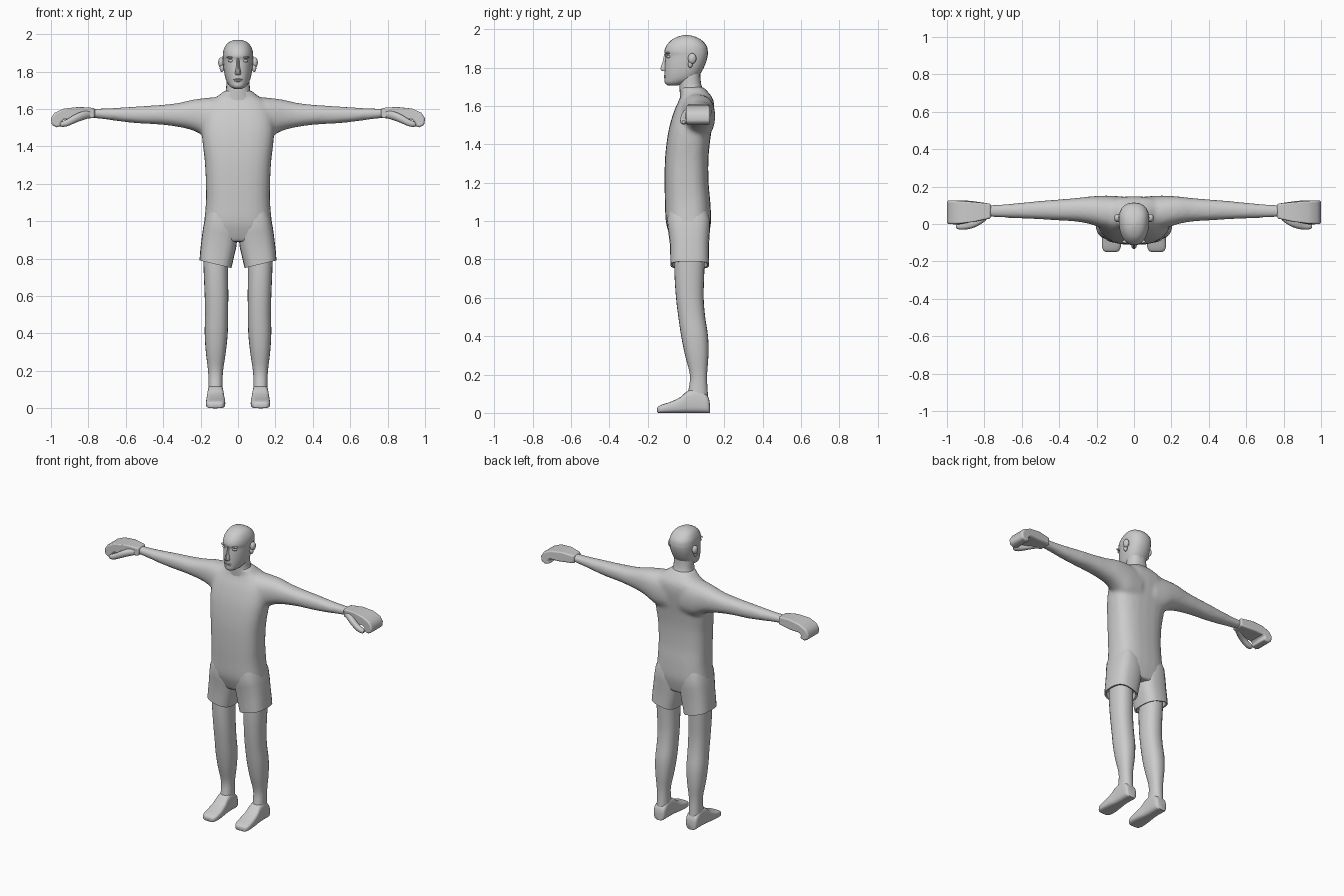
import bpy, bmesh
from math import cos, sin, pi, radians, copysign

AXES = {'z': lambda t, a, b: (a, b, t), 'x': lambda t, a, b: (t, a, b), 'y': lambda t, a, b: (a, t, b)}


def smooth_rows(rows, steps):
    """Catmull-Rom interpolation of the section rows."""
    out = []
    for i in range(len(rows) - 1):
        p0, p1 = rows[max(i - 1, 0)], rows[i]
        p2, p3 = rows[i + 1], rows[min(i + 2, len(rows) - 1)]
        for s in range(steps):
            u = s / steps
            out.append([0.5 * (2 * b + (c - a) * u + (2 * a - 5 * b + 4 * c - d) * u * u
                               + (3 * b - a - 3 * c + d) * u ** 3)
                        for a, b, c, d in zip(p0, p1, p2, p3)])
    return out + [list(rows[-1])]


def loft(bm, axis, rows, p=2.3, n=24, steps=3, egg=0, slope=0):
    """Superellipse sections: (position, a_min, a_max, b_min, b_max)."""
    rings = []
    for t, a0, a1, b0, b1 in smooth_rows(rows, steps):
        ring = []
        for k in range(n):
            c, s = cos(2 * pi * k / n), sin(2 * pi * k / n)
            sc = copysign(abs(s) ** (2 / p), s)
            da = (a1 - a0) / 2 * copysign(abs(c) ** (2 / p), c) * (1 + egg * sc)
            ring.append(bm.verts.new(AXES[axis](t + slope * da, (a0 + a1) / 2 + da,
                                                (b0 + b1) / 2 + (b1 - b0) / 2 * sc)))
        rings.append(ring)
    for r, q in zip(rings, rings[1:]):
        for k in range(n):
            bm.faces.new((r[k], r[(k + 1) % n], q[(k + 1) % n], q[k]))
    bm.faces.new(rings[0])
    bm.faces.new(rings[-1])


def ball(bm, loc, size):
    vs = bmesh.ops.create_uvsphere(bm, u_segments=16, v_segments=10, radius=1)['verts']
    for v in vs:
        v.co = [l + s * c for l, s, c in zip(loc, size, v.co)]


def finish(name, bm, mirror=False, angle=45):
    bmesh.ops.recalc_face_normals(bm, faces=bm.faces)
    me = bpy.data.meshes.new(name)
    bm.to_mesh(me)
    bm.free()
    me.shade_smooth()
    me.set_sharp_from_angle(angle=radians(angle))
    ob = bpy.data.objects.new(name, me)
    bpy.context.collection.objects.link(ob)
    if mirror:
        ob.modifiers.new("mirror", 'MIRROR').use_mirror_merge = False
    return ob


# torso and arms, blended by remeshing
bm = bmesh.new()
loft(bm, 'z', [(.89, -.18, .18, -.07, .11), (.94, -.187, .187, -.09, .122), (1.0, -.181, .181, -.106, .131),
               (1.1, -.172, .172, -.11, .127), (1.2, -.172, .172, -.112, .118), (1.32, -.178, .178, -.11, .117),
               (1.42, -.19, .19, -.1, .126), (1.5, -.195, .195, -.085, .138), (1.58, -.185, .185, -.06, .148),
               (1.635, -.155, .155, -.035, .142), (1.668, -.11, .11, -.025, .12),
               (1.70, -.07, .07, -.035, .09)], p=2.7)
arm = [(.05, -.03, .147, 1.42, 1.662), (.14, -.03, .152, 1.43, 1.662), (.2, -.012, .15, 1.465, 1.656),
       (.25, .003, .146, 1.488, 1.648), (.32, .014, .138, 1.504, 1.632), (.42, .02, .13, 1.517, 1.621),
       (.52, .026, .122, 1.522, 1.615), (.62, .03, .112, 1.532, 1.608), (.72, .035, .104, 1.546, 1.603),
       (.8, .037, .1, 1.554, 1.602)]
for sgn in (1, -1):
    loft(bm, 'x', [(sgn * r[0], *r[1:]) for r in arm])
body = finish("torso_and_arms", bm)
m = body.modifiers.new("blend", 'REMESH')
m.mode, m.voxel_size, m.use_smooth_shade = 'VOXEL', .011, True
m = body.modifiers.new("relax", 'SMOOTH')
m.factor, m.iterations = .5, 8

# shorts with recessed hems
bm = bmesh.new()
loft(bm, 'z', [(.81, .05, .19, -.065, .105), (.772, .045, .196, -.072, .112), (.77, .035, .206, -.081, .121),
               (.82, .024, .202, -.082, .12), (.88, .01, .195, -.084, .12), (.94, .002, .187, -.092, .124),
               (1.0, 0, .176, -.1, .126), (1.06, .01, .155, -.09, .11)], p=2.8, steps=1, slope=.24)
finish("shorts_leg", bm, True, 50)

# legs
bm = bmesh.new()
loft(bm, 'z', [(.84, .055, .187, -.06, .1), (.72, .053, .183, -.06, .095), (.6, .052, .178, -.052, .092),
               (.5, .053, .176, -.04, .1), (.4, .055, .178, -.025, .115), (.3, .065, .172, -.005, .117),
               (.2, .08, .16, .02, .11), (.13, .082, .158, .015, .112), (.05, .08, .16, .0, .118)])
finish("leg", bm, True)

# feet
bm = bmesh.new()
loft(bm, 'y', [(.124, .095, .145, 0, .05), (.112, .08, .16, 0, .09), (.06, .078, .162, 0, .125),
               (.01, .076, .164, 0, .115), (-.03, .072, .168, 0, .082), (-.08, .068, .171, 0, .058),
               (-.12, .07, .171, 0, .045), (-.143, .08, .162, 0, .035), (-.15, .095, .145, .004, .025)], p=3.6)
finish("foot", bm, True)

# curled hands: side profile extruded across the palm
profile = [(.765, 1.605), (.85, 1.611), (.93, 1.602), (.98, 1.58), (1, 1.55), (.996, 1.515), (.97, 1.502),
           (.935, 1.512), (.945, 1.53), (.93, 1.545), (.87, 1.545), (.765, 1.552)]
bm = bmesh.new()
sides = []
for narrow, wide in ((.03, -.001), (.108, .126)):
    sides.append([bm.verts.new((x, narrow + (wide - narrow) * min(1, (x - .765) / .12), z)) for x, z in profile])
bm.faces.new(sides[0])
bm.faces.new(sides[1])
for i in range(len(profile)):
    j = (i + 1) % len(profile)
    bm.faces.new((sides[0][i], sides[0][j], sides[1][j], sides[1][i]))
hand = finish("hand", bm, True)
b = hand.modifiers.new("round", 'BEVEL')
b.width, b.segments, b.limit_method, b.angle_limit = .012, 3, 'ANGLE', radians(50)

# thumbs
bm = bmesh.new()
loft(bm, 'x', [(.79, .02, .06, 1.552, 1.59), (.83, -.008, .045, 1.54, 1.588), (.87, -.024, .02, 1.525, 1.572),
               (.91, -.03, .008, 1.508, 1.548), (.94, -.028, .004, 1.504, 1.534),
               (.952, -.02, -.004, 1.51, 1.525)], n=14)
finish("thumb", bm, True)

# neck
bm = bmesh.new()
loft(bm, 'z', [(1.63, -.1, .1, -.03, .12), (1.665, -.08, .08, -.032, .105), (1.70, -.065, .065, -.034, .083),
               (1.75, -.062, .062, -.034, .075), (1.8, -.06, .06, -.03, .075)])
finish("neck", bm)

# head
bm = bmesh.new()
loft(bm, 'z', [(1.708, -.022, .022, -.095, -.04), (1.72, -.042, .042, -.11, .0), (1.745, -.06, .06, -.112, .055),
               (1.785, -.072, .072, -.112, .085), (1.83, -.078, .078, -.11, .105), (1.862, -.08, .08, -.107, .113),
               (1.885, -.081, .081, -.113, .114), (1.915, -.077, .077, -.102, .107), (1.945, -.062, .062, -.075, .08),
               (1.962, -.04, .04, -.042, .047), (1.97, -.012, .012, -.012, .015)], p=2.3, egg=.12)
finish("head", bm)

# nose
bm = bmesh.new()
loft(bm, 'z', [(1.872, -.007, .007, -.114, -.08), (1.83, -.01, .01, -.123, -.08), (1.795, -.016, .016, -.135, -.08),
               (1.782, -.015, .015, -.124, -.08)], p=2, n=10, steps=2)
finish("nose", bm)

# lips
bm = bmesh.new()
ball(bm, (0, -.107, 1.758), (.025, .009, .005))
ball(bm, (0, -.106, 1.749), (.021, .009, .005))
finish("lips", bm)

# eyes with brows
bm = bmesh.new()
ball(bm, (.036, -.09, 1.857), (.018, .011, .008))
ball(bm, (.037, -.094, 1.876), (.024, .011, .006))
finish("eye_and_brow", bm, True)

# ears
bm = bmesh.new()
ball(bm, (.09, .032, 1.848), (.016, .022, .028))
ball(bm, (.086, .022, 1.818), (.012, .012, .02))
finish("ear", bm, True)
